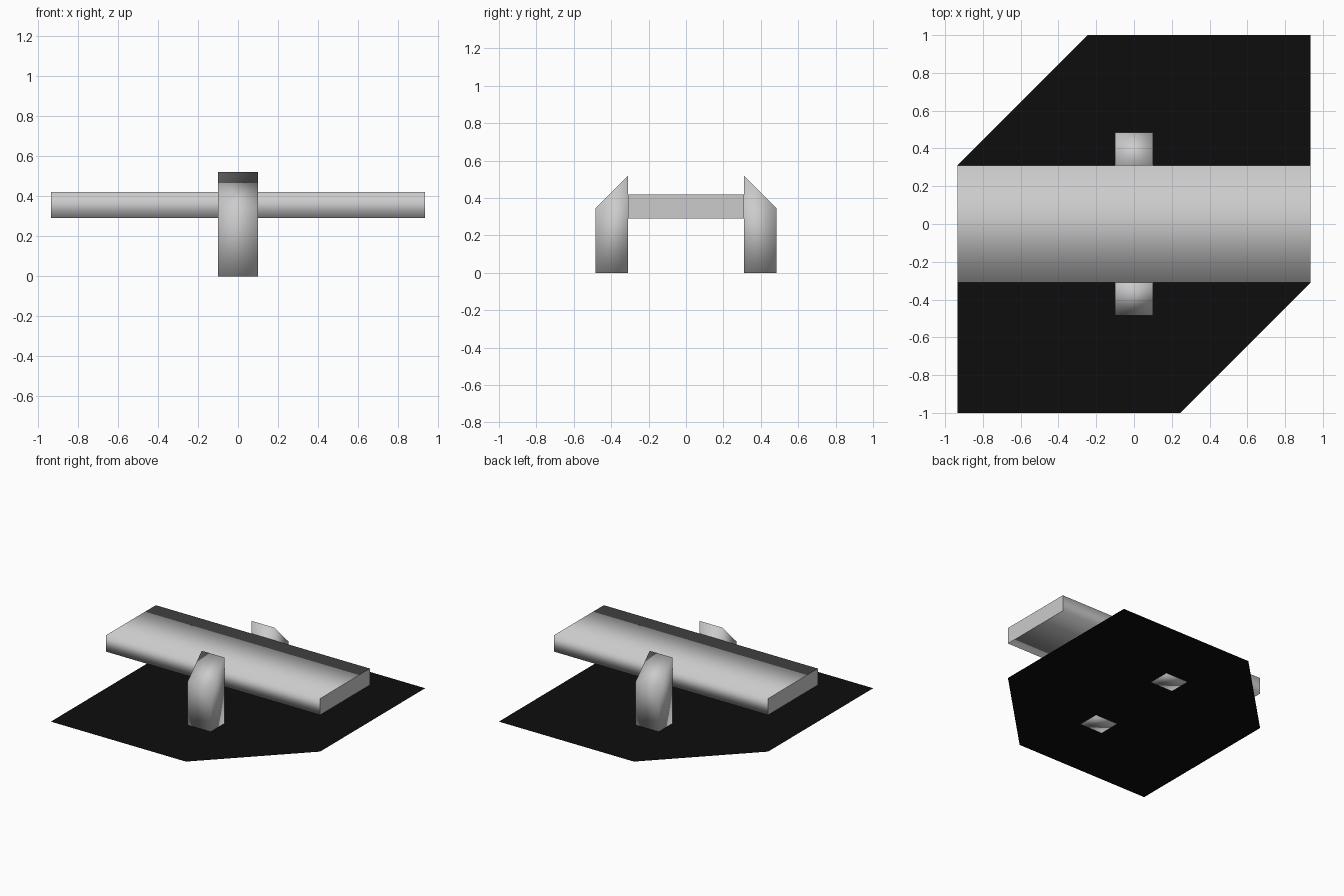
import bpy
import bmesh
from mathutils import Vector

default_cube = bpy.data.objects.get("Cube")
if default_cube:
    bpy.data.objects.remove(default_cube, do_unlink=True)


def make_material(name, value):
    mat = bpy.data.materials.new(name)
    mat.use_nodes = True
    color = (value, value, value, 1)
    mat.diffuse_color = color
    mat.node_tree.nodes["Principled BSDF"].inputs["Base Color"].default_value = color
    return mat


light_grey = make_material("light_grey", 0.6)
black = make_material("black", 0.004)


def make_object(name, bm, mat):
    mesh = bpy.data.meshes.new(name)
    bm.to_mesh(mesh)
    bm.free()
    mesh.materials.append(mat)
    obj = bpy.data.objects.new(name, mesh)
    bpy.context.collection.objects.link(obj)
    return obj


def extrude_profile(name, profile, half_width, mat, sharp_ends):
    """Extrude a (y, z) profile along x, shaded smooth around its length."""
    bm = bmesh.new()
    end = bm.faces.new([bm.verts.new((-half_width, y, z)) for y, z in profile])
    result = bmesh.ops.extrude_face_region(bm, geom=[end], use_keep_orig=True)
    moved = [g for g in result["geom"] if isinstance(g, bmesh.types.BMVert)]
    bmesh.ops.translate(bm, verts=moved, vec=Vector((2 * half_width, 0, 0)))
    bmesh.ops.recalc_face_normals(bm, faces=bm.faces)
    for face in bm.faces:
        face.smooth = True
        if sharp_ends and abs(face.normal.x) > 0.9:
            for edge in face.edges:
                edge.smooth = False
    return make_object(name, bm, mat)


# Flat ground plate with two opposite corners cut off
corners = [(-0.935, -1), (0.245, -1), (0.935, -0.31)]
outline = corners + [(-x, -y) for x, y in corners]
plate = bmesh.new()
plate.faces.new([plate.verts.new((x, y, 0.001)) for x, y in outline])
make_object("ground_plate", plate, black)

# Long flat beam held between the posts
extrude_profile("beam", [(-0.31, 0.29), (0.31, 0.29), (0.31, 0.42), (-0.31, 0.42)],
                0.935, light_grey, True)

# Posts with tops sloping down to the outside
post_profile = [(0.31, 0), (0.485, 0), (0.485, 0.345), (0.31, 0.52)]
for name, side in (("front_post", -1), ("back_post", 1)):
    extrude_profile(name, [(side * y, z) for y, z in post_profile], 0.1, light_grey, False)
